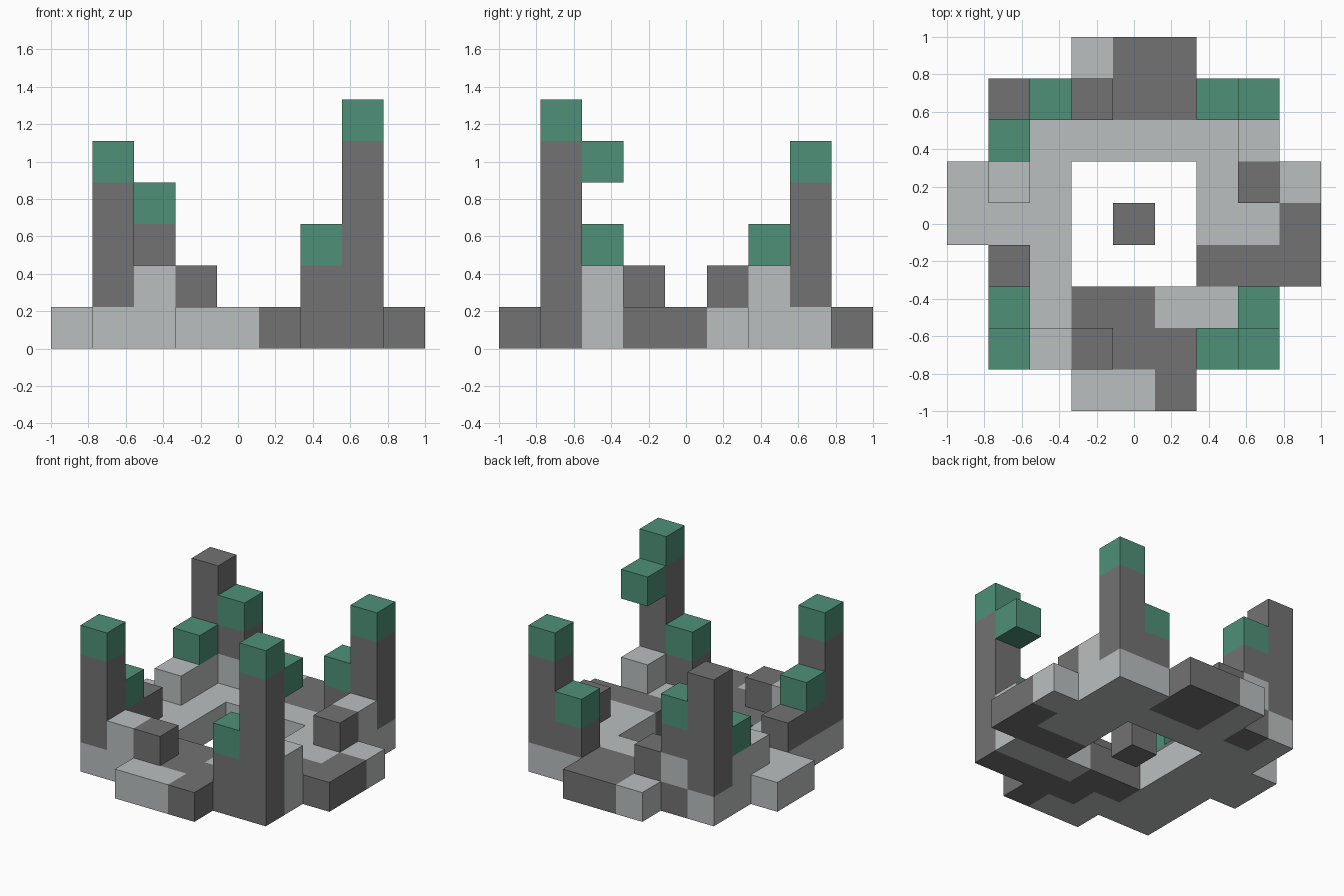
import bpy
from mathutils import Vector

if "Cube" in bpy.data.objects:
    bpy.data.objects.remove(bpy.data.objects["Cube"], do_unlink=True)

CELL = 2 / 9  # edge length of one block


def make_material(name, rgb):
    mat = bpy.data.materials.new(name)
    mat.use_nodes = True
    mat.diffuse_color = (*rgb, 1)
    mat.node_tree.nodes["Principled BSDF"].inputs["Base Color"].default_value = (*rgb, 1)
    return mat


MATERIALS = {
    "L": make_material("light_stone", (0.49, 0.52, 0.52)),
    "D": make_material("dark_stone", (0.17, 0.17, 0.17)),
    "G": make_material("green_cap", (0.077, 0.28, 0.185)),
}
KEYS = list(MATERIALS)

# Floor plan, back row first, left column is -x
FLOOR = [
    "...LDD...",
    ".LDLDDLL.",
    ".LLLLLLL.",
    "LLL...LLL",
    "LLL.D.LLD",
    ".LL...DDD",
    ".LLDDLLL.",
    ".LLLDDDD.",
    "...LLD...",
]

# Block stacks standing on the floor: name, column, row, colours upward
STACKS = [
    ("front_left_pillar", 3, -3, "DDDDG"),
    ("front_right_pillar", -3, -3, "DDDG"),
    ("back_left_pillar", 3, 3, "DDDG"),
    ("back_right_pillar", -3, 3, "DDDD"),
    ("front_left_buttress", 2, -3, "DG"),
    ("back_left_buttress", 2, 3, "DG"),
    ("back_right_buttress", -2, 3, "LDG"),
    ("right_front_buttress", -3, -2, "DG"),
    ("right_back_buttress", -3, 2, "LG"),
    ("floating_block", 3, -2, "L..G"),
    ("front_wall_light_block", -2, -3, "L"),
    ("front_wall_dark_block", -1, -3, "D"),
    ("back_wall_block", -1, 3, "D"),
    ("left_wall_light_block", 3, 2, "L"),
    ("left_wall_dark_block", 3, 1, "D"),
    ("right_wall_light_block", -3, 1, "L"),
    ("right_wall_dark_block", -3, -1, "D"),
]

# Collect the blocks of every part
parts = {"floor": {}, "centre_block": {}}
for r, row in enumerate(FLOOR):
    for c, key in enumerate(row):
        if key != ".":
            cell = (c - 4, 4 - r, 0)
            part = "centre_block" if cell == (0, 0, 0) else "floor"
            parts[part][cell] = key
for name, i, j, colours in STACKS:
    parts[name] = {(i, j, k + 1): key for k, key in enumerate(colours) if key != "."}

occupied = {cell for cells in parts.values() for cell in cells}


def build_part(name, cells):
    """Make one object from the outer faces of its blocks."""
    verts, faces, slots = {}, [], []
    for cell, key in cells.items():
        centre = Vector(cell) + Vector((0, 0, 0.5))
        for axis in range(3):
            for sign in (-1, 1):
                normal = Vector((0, 0, 0))
                normal[axis] = sign
                if tuple(int(v) for v in Vector(cell) + normal) in occupied:
                    continue
                u = Vector((0, 0, 0))
                u[(axis + 1) % 3] = 0.5
                v = normal.cross(u)
                corners = [centre + normal / 2 + a * u + b * v
                           for a, b in ((-1, -1), (1, -1), (1, 1), (-1, 1))]
                faces.append([verts.setdefault(tuple(round(x, 1) for x in p), len(verts))
                              for p in corners])
                slots.append(KEYS.index(key))
    mesh = bpy.data.meshes.new(name)
    mesh.from_pydata([Vector(p) * CELL for p in verts], [], faces)
    for mat in MATERIALS.values():
        mesh.materials.append(mat)
    for poly, slot in zip(mesh.polygons, slots):
        poly.material_index = slot
    mesh.update()
    bpy.context.collection.objects.link(bpy.data.objects.new(name, mesh))


for name, cells in parts.items():
    build_part(name, cells)
